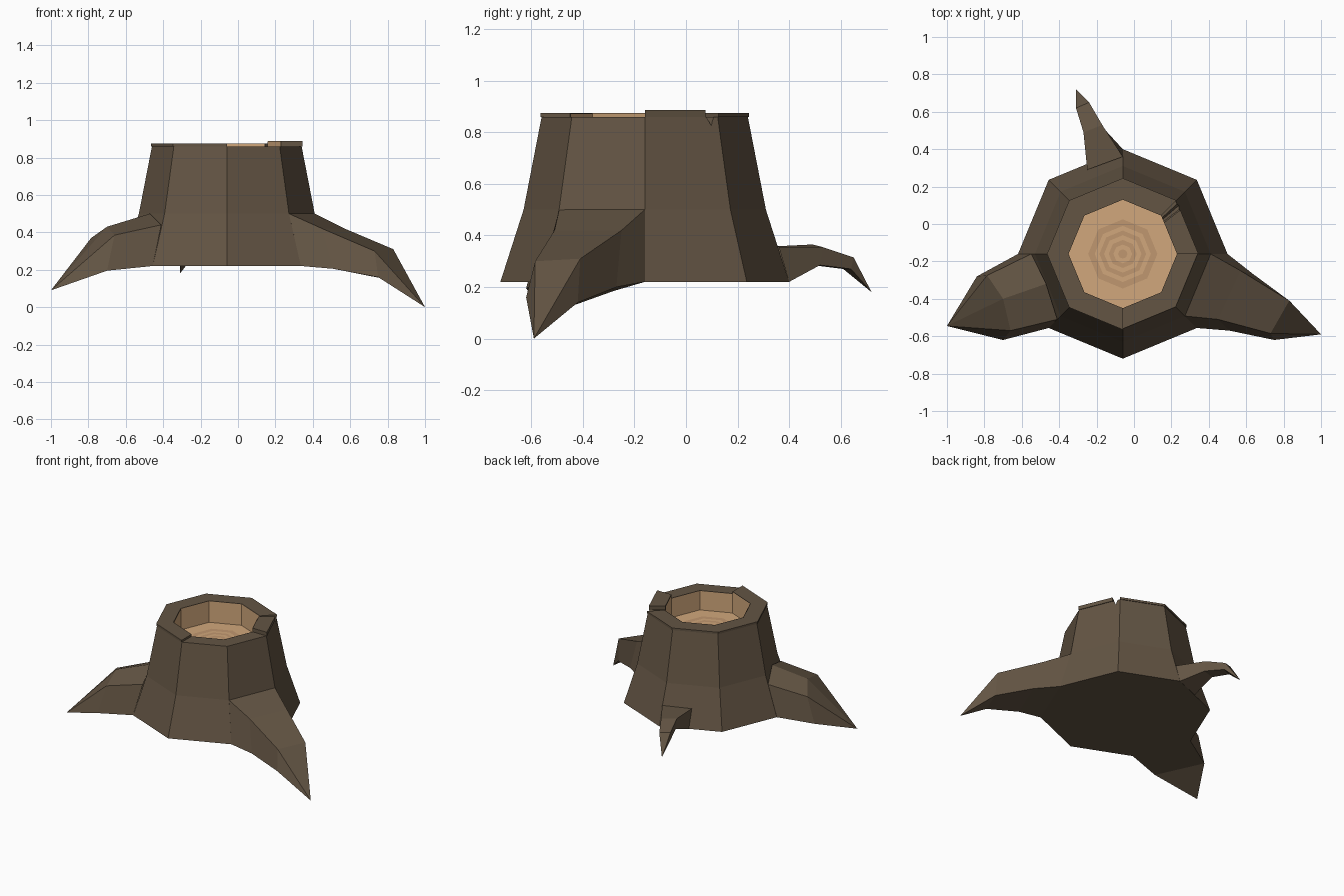
import bpy, bmesh, math
from mathutils import Vector

if "Cube" in bpy.data.objects:
    bpy.data.objects.remove(bpy.data.objects["Cube"])

CX, CY = -0.06, -0.16


def mat(name, rgb):
    m = bpy.data.materials.new(name)
    m.diffuse_color = (*rgb, 1)
    m.use_nodes = True
    m.node_tree.nodes["Principled BSDF"].inputs["Base Color"].default_value = m.diffuse_color
    return m


BARK = mat("bark", (0.125, 0.09, 0.057))
WOOD = mat("cut_wood", (0.64, 0.39, 0.20))
GRAIN = mat("grain", (0.53, 0.31, 0.16))


def pt(r, i, z):
    """Point on the trunk octagon; fractional i lies along a straight side."""
    k, f = int(math.floor(i)), i - math.floor(i)
    a, b = (Vector((math.cos(j * math.pi / 4), math.sin(j * math.pi / 4))) for j in (k, k + 1))
    p = a.lerp(b, f) * r
    return (CX + p.x, CY + p.y, z)


def ring(r, z):
    return [pt(r, i, z) for i in range(8)]


def loft(name, sections, m, tip=None, caps=(False, False)):
    bm = bmesh.new()
    rows = [[bm.verts.new(p) for p in s] for s in sections]
    n = len(rows[0])
    for a, b in zip(rows, rows[1:]):
        for i in range(n):
            j = (i + 1) % n
            bm.faces.new((a[i], a[j], b[j], b[i]))
    if tip:
        t = bm.verts.new(tip)
        for i in range(n):
            bm.faces.new((rows[-1][i], rows[-1][(i + 1) % n], t))
    if caps[0]:
        bm.faces.new(rows[0][::-1])
    if caps[1]:
        bm.faces.new(rows[-1])
    bmesh.ops.recalc_face_normals(bm, faces=bm.faces[:])
    return finish(name, bm, [m])


def finish(name, bm, mats):
    me = bpy.data.meshes.new(name)
    bm.to_mesh(me)
    bm.free()
    for m in mats:
        me.materials.append(m)
    ob = bpy.data.objects.new(name, me)
    bpy.context.collection.objects.link(ob)
    return ob


# Hollow-topped octagonal trunk
trunk = loft("trunk", [ring(0.56, 0.22), ring(0.47, 0.50), ring(0.40, 0.86),
                       ring(0.29, 0.86), ring(0.29, 0.715)], BARK, caps=(True, True))

# Small V-shaped split in the back right corner
cut = [[(*pt(r, 0.82, 0)[:2], 0.88), (*pt(r, 0.98, 0)[:2], 0.88), (*pt(r, 0.9, 0)[:2], 0.825)]
       for r in (0.27, 0.45)]
cutter = loft("split_cutter", cut, BARK, caps=(True, True))
cutter.hide_render = True
cutter.hide_viewport = True
mod = trunk.modifiers.new("split", "BOOLEAN")
mod.operation = "DIFFERENCE"
mod.solver = "EXACT"
mod.object = cutter

# Broken bark rim: start, end (in octagon sides) and top height
RIM = [(0, 0.82, 0.887), (1, 2, 0.875), (2, 3, 0.875), (3, 4, 0.875), (4, 5, 0.875), (5, 6, 0.875)]
for n, (a, b, h) in enumerate(RIM):
    rs = (0.405, 0.29)
    secs = [[pt(rs[0], i, 0.86), pt(rs[0], i, h), pt(rs[1], i, h), pt(rs[1], i, 0.86)]
            for i in (a, b - 1e-4)]
    loft(f"bark_rim_{n + 1}", secs, BARK, caps=(True, True))

# Inner wood wall, following the rim heights
bm = bmesh.new()
for i in range(8):
    h = 0.885 if i == 0 else 0.874 if i < 6 else 0.859
    e = 0.82 if i == 0 else 0.9999
    q = [pt(0.287, i, 0.72), pt(0.287, i + 0.9999, 0.72), pt(0.287, i + 0.9999, min(h, 0.859)),
         pt(0.287, i, min(h, 0.859))]
    bm.faces.new([bm.verts.new(p) for p in reversed(q)])
    if h > 0.86:
        q = [pt(0.287, i, 0.859), pt(0.287, i + e, 0.859), pt(0.287, i + e, h), pt(0.287, i, h)]
        bm.faces.new([bm.verts.new(p) for p in reversed(q)])
finish("inner_wood_wall", bm, [WOOD])

# Cut floor with concentric growth rings
bm = bmesh.new()
RADII = [0.29, 0.185, 0.15, 0.125, 0.10, 0.075, 0.05, 0.025]
rows = [[bm.verts.new(p) for p in ring(r, 0.72)] for r in RADII]
for k, (a, b) in enumerate(zip(rows, rows[1:])):
    for i in range(8):
        j = (i + 1) % 8
        bm.faces.new((a[i], a[j], b[j], b[i])).material_index = k % 2
bm.faces.new(rows[-1]).material_index = 1
finish("growth_rings", bm, [WOOD, GRAIN])

# Right root
loft("right_root", [
    [(0.50, -0.16, 0.22), (0.41, -0.16, 0.50), (0.272, -0.492, 0.50), (0.336, -0.556, 0.22)],
    [(0.64, -0.27, 0.20), (0.57, -0.25, 0.42), (0.45, -0.51, 0.42), (0.51, -0.57, 0.205)],
    [(0.84, -0.42, 0.14), (0.83, -0.41, 0.31), (0.73, -0.585, 0.30), (0.75, -0.62, 0.16)],
], BARK, tip=(1.0, -0.59, 0.0))

# Left root
loft("left_root", [
    [(-0.62, -0.16, 0.22), (-0.55, -0.16, 0.44), (-0.47, -0.32, 0.50), (-0.41, -0.51, 0.44),
     (-0.456, -0.556, 0.22)],
    [(-0.84, -0.28, 0.185), (-0.785, -0.275, 0.37), (-0.70, -0.40, 0.43), (-0.66, -0.57, 0.385),
     (-0.70, -0.62, 0.195)],
], BARK, tip=(-1.0, -0.545, 0.09))

# Back root
loft("back_root", [
    [(-0.25, 0.29, 0.355), (-0.06, 0.36, 0.355), (-0.06, 0.40, 0.22), (-0.25, 0.325, 0.22)],
    [(-0.27, 0.49, 0.365), (-0.17, 0.53, 0.355), (-0.17, 0.52, 0.285), (-0.26, 0.49, 0.285)],
    [(-0.31, 0.62, 0.325), (-0.24, 0.65, 0.315), (-0.24, 0.64, 0.27), (-0.305, 0.61, 0.27)],
], BARK, tip=(-0.31, 0.72, 0.18))
